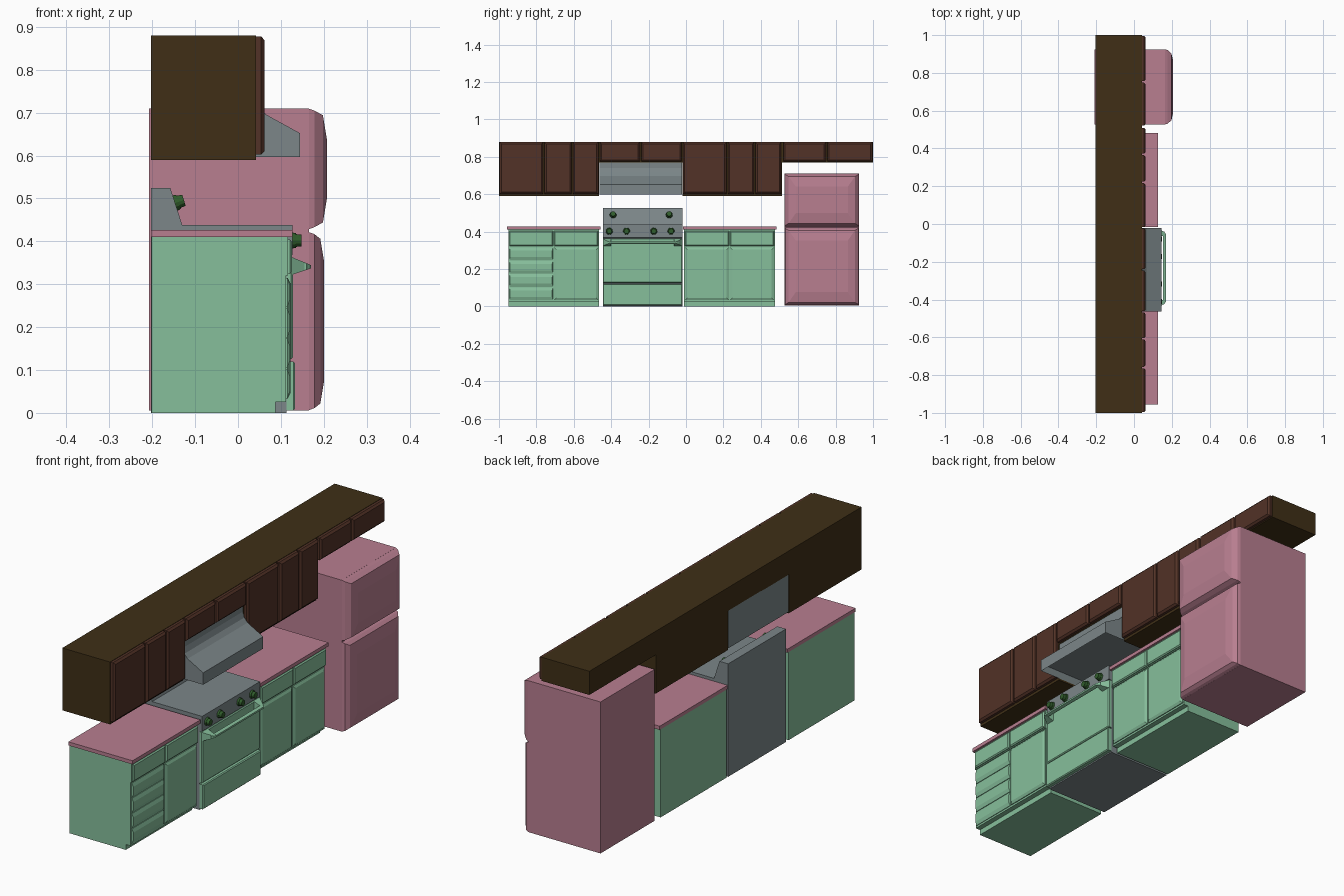
import bpy, bmesh, math
from mathutils import Matrix, Vector

if "Cube" in bpy.data.objects:
    bpy.data.objects.remove(bpy.data.objects["Cube"])


def material(name, rgb):
    m = bpy.data.materials.new(name)
    m.diffuse_color = (*rgb, 1)
    m.use_nodes = True
    m.node_tree.nodes["Principled BSDF"].inputs["Base Color"].default_value = m.diffuse_color
    return m


PINK = material("pink", (0.48, 0.21, 0.28))
GREEN = material("mint", (0.24, 0.52, 0.33))
STEEL = material("steel", (0.2, 0.24, 0.25))
CASE = material("dark_wood", (0.05, 0.028, 0.008))
DOOR = material("red_wood", (0.085, 0.032, 0.02))
KNOB = material("knob_green", (0.03, 0.11, 0.025))


def finish(bm, name, mat):
    bmesh.ops.recalc_face_normals(bm, faces=bm.faces)
    me = bpy.data.meshes.new(name)
    bm.to_mesh(me)
    bm.free()
    ob = bpy.data.objects.new(name, me)
    bpy.context.collection.objects.link(ob)
    me.materials.append(mat)
    return ob


def box(name, x, y, z, mat):
    bm = bmesh.new()
    bmesh.ops.create_cube(bm, size=1)
    for v in bm.verts:
        v.co = Vector(r[0] if c < 0 else r[1] for c, r in zip(v.co, (x, y, z)))
    return finish(bm, name, mat)


def extrude_profile(name, pts, y0, y1, mat):
    """Solid from an x-z outline swept along y."""
    bm = bmesh.new()
    f = bm.faces.new([bm.verts.new((x, y0, z)) for x, z in pts])
    ext = bmesh.ops.extrude_face_region(bm, geom=[f])["geom"]
    for v in ext:
        if isinstance(v, bmesh.types.BMVert):
            v.co.y = y1
    return finish(bm, name, mat)


def panel(name, y, z, rings, mat):
    """Front panel facing +x; rings are (x, y inset, z inset)."""
    bm = bmesh.new()
    prev = None
    for x, iy, iz in rings:
        a, b, c, d = y[0] + iy, y[1] - iy, z[0] + iz, z[1] - iz
        ring = [bm.verts.new((x, *p)) for p in ((a, c), (b, c), (b, d), (a, d))]
        if prev:
            for i in range(4):
                j = (i + 1) % 4
                bm.faces.new((prev[i], prev[j], ring[j], ring[i]))
        else:
            bm.faces.new(ring[::-1])
        prev = ring
    bm.faces.new(prev)
    return finish(bm, name, mat)


def knob(name, pos, tilt):
    bm = bmesh.new()
    turn = Matrix.Translation(pos) @ Matrix.Rotation(math.pi / 2 - tilt, 4, 'Y')
    for r, depth, off in ((0.019, 0.010, 0.005), (0.015, 0.014, 0.016)):
        bmesh.ops.create_cone(bm, cap_ends=True, segments=12, radius1=r,
                              radius2=r * 0.9, depth=depth,
                              matrix=turn @ Matrix.Translation((0, 0, off)))
    return finish(bm, name, KNOB)


# Wall cabinets: y range, bottom height, door edges
WALL = [
    (-1.0, -0.465, 0.59, (-1.0, -0.76, -0.608, -0.465)),
    (-0.465, -0.02, 0.77, (-0.465, -0.243, -0.02)),
    (-0.02, 0.512, 0.59, (-0.02, 0.22, 0.368, 0.512)),
    (0.512, 1.0, 0.77, (0.517, 0.752, 1.0)),
]
for n, (a, b, bottom, edges) in enumerate(WALL, 1):
    box(f"wall_cabinet_{n}", (-0.203, 0.042), (a, b), (bottom, 0.88), CASE)
    for k, (p, q) in enumerate(zip(edges, edges[1:]), 1):
        panel(f"wall_door_{n}_{k}", (p + 0.004, q - 0.004), (bottom + 0.012 if bottom < 0.7 else bottom + 0.005, 0.878),
              [(0.042, 0, 0), (0.054, 0, 0), (0.062, 0.009, 0.009)], DOOR)

# Base cabinets with toe kick, counter and top drawers
FRONT = [(0.110, 0, 0), (0.116, 0, 0), (0.122, 0.012, 0.012)]
for side, y0, y1 in (("left", -0.95, -0.465), ("right", -0.01, 0.475)):
    extrude_profile(f"base_cabinet_{side}",
                    [(-0.202, 0), (0.088, 0), (0.088, 0.025), (0.112, 0.025),
                     (0.112, 0.32), (0.117, 0.32), (0.117, 0.41), (-0.202, 0.41)],
                    y0, y1, GREEN)
    box(f"counter_{side}", (-0.203, 0.127), (y0 - 0.006, y1 + 0.008), (0.41, 0.427), PINK)
    mid = (y0 + y1) / 2
    halves = ((y0 + 0.005, mid - 0.003), (mid + 0.003, y1 - 0.005))
    for k, h in enumerate(halves, 1):
        panel(f"top_drawer_{side}_{k}", h, (0.324, 0.404),
              [(0.115, 0, 0), (0.121, 0, 0), (0.126, 0.005, 0.005)], GREEN)
        if side == "left" and k == 1:
            for d in range(4):
                z = 0.034 + d * 0.071
                panel(f"lower_drawer_{d + 1}", h, (z, z + 0.068),
                      [(0.110, 0, 0), (0.115, 0, 0), (0.121, 0.005, 0.017)], GREEN)
        else:
            panel(f"base_door_{side}_{k}", h, (0.034, 0.315), FRONT, GREEN)

# Range body with sloped backguard
RY = (-0.445, -0.02)
extrude_profile("range_body",
                [(-0.203, 0), (0.113, 0), (0.113, 0.365), (0.127, 0.368),
                 (0.127, 0.438), (-0.130, 0.438), (-0.158, 0.525), (-0.203, 0.525)],
                *RY, STEEL)
panel("oven_door", RY, (0.126, 0.364),
      [(0.112, 0, 0), (0.124, 0, 0), (0.128, 0.004, 0.004)], GREEN)
panel("range_drawer", RY, (0.006, 0.12),
      [(0.112, 0, 0), (0.129, 0, 0), (0.133, 0.004, 0.004)], GREEN)

# Oven handle: tapered brackets and bar
for name, y, s in (("left", -0.445, 1), ("right", -0.02, -1)):
    bm = bmesh.new()
    base = [bm.verts.new((0.126, y + s * w, z))
            for w, z in ((0, 0.322), (0.045, 0.322), (0.045, 0.363), (0, 0.363))]
    tip = [bm.verts.new((0.165, y + s * w, z))
           for w, z in ((0.027, 0.335), (0.043, 0.335), (0.043, 0.347), (0.027, 0.347))]
    for i in range(4):
        j = (i + 1) % 4
        bm.faces.new((base[i], base[j], tip[j], tip[i]))
    bm.faces.new(base)
    bm.faces.new(tip)
    finish(bm, f"handle_bracket_{name}", GREEN)
panel("oven_handle", (-0.425, -0.04), (0.334, 0.348),
      [(0.154, 0, 0), (0.160, 0, 0), (0.170, 0.016, 0.003)], GREEN)

# Knobs on control panel and backguard
for i, y in enumerate((-0.41, -0.318, -0.172, -0.08), 1):
    knob(f"front_knob_{i}", (0.125, y, 0.402), 0)
for i, y in enumerate((-0.39, -0.09), 1):
    knob(f"back_knob_{i}", (-0.148, y, 0.489), 0.31)

# Hood with shallow recess beneath
hood = extrude_profile("range_hood",
                       [(-0.203, 0.597), (0.145, 0.597), (0.145, 0.652), (0.065, 0.696),
                        (0.048, 0.715), (0.040, 0.74), (0.040, 0.772), (-0.203, 0.772)],
                       -0.463, -0.022, STEEL)
bm = bmesh.new()
bm.from_mesh(hood.data)
under = min(bm.faces, key=lambda f: f.calc_center_median().z)
bmesh.ops.inset_region(bm, faces=[under], thickness=0.012)
for v in under.verts:
    v.co.z += 0.03
bm.to_mesh(hood.data)
bm.free()

# Fridge body and two domed doors
FY = (0.527, 0.925)
box("fridge_body", (-0.208, 0.165), FY, (0.006, 0.71), PINK)
for name, z, top in (("freezer_door", (0.428, 0.71), 0.207), ("fridge_door", (0.006, 0.422), 0.201)):
    panel(name, FY, z,
          [(0.164, 0, 0), (0.178, 0.004, 0.005), (top - 0.009, 0.022, 0.016),
           (top, 0.06, 0.07)], PINK)
